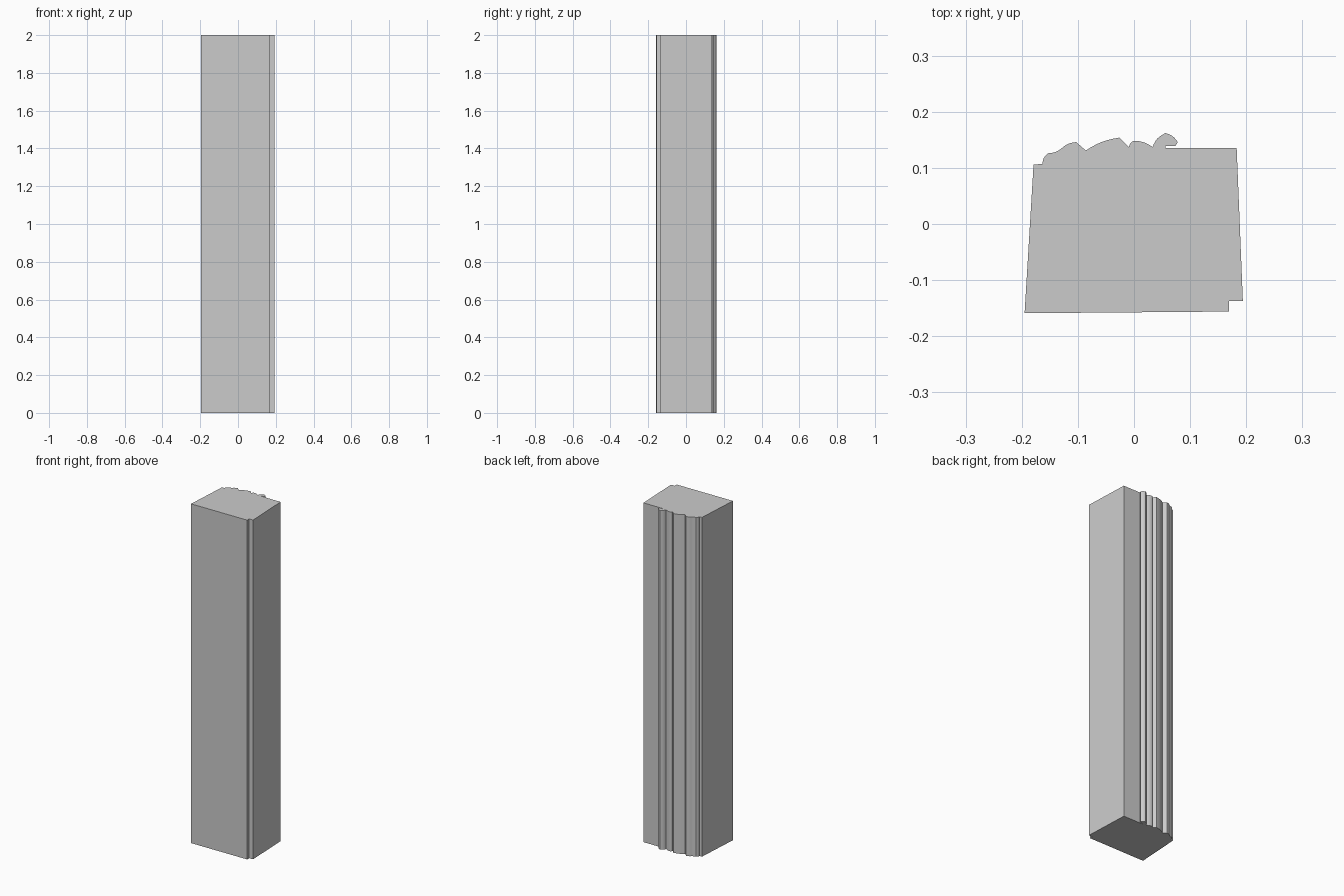
import bpy
import bmesh
import math
from mathutils import Vector

cube = bpy.data.objects.get("Cube")
if cube:
    bpy.data.objects.remove(cube, do_unlink=True)

HEIGHT = 2.0


def make_material(name, grey):
    material = bpy.data.materials.new(name)
    material.use_nodes = True
    colour = (grey, grey, grey, 1.0)
    material.diffuse_color = colour
    material.node_tree.nodes["Principled BSDF"].inputs["Base Color"].default_value = colour
    return material


def curve_to(outline, end, bulge, steps=6):
    """Continue the outline to end along a shallow curve; positive bulge goes left."""
    start, end = Vector(outline[-1]), Vector(end)
    chord = end - start
    side = Vector((-chord.y, chord.x)).normalized()
    for step in range(1, steps + 1):
        t = step / steps
        outline.append(start + chord * t + side * bulge * math.sin(math.pi * t))


def extrude_outline(name, outline, height, material):
    bm = bmesh.new()
    base = bm.faces.new([bm.verts.new((p[0], p[1], 0)) for p in outline])
    result = bmesh.ops.extrude_face_region(bm, geom=[base], use_keep_orig=True)
    top = [item for item in result["geom"] if isinstance(item, bmesh.types.BMVert)]
    bmesh.ops.translate(bm, verts=top, vec=(0, 0, height))
    bmesh.ops.recalc_face_normals(bm, faces=bm.faces)
    mesh = bpy.data.meshes.new(name)
    bm.to_mesh(mesh)
    bm.free()
    mesh.materials.append(material)
    obj = bpy.data.objects.new(name, mesh)
    bpy.context.collection.objects.link(obj)
    return obj


# Tapered block with a rebate at the front left corner
outline = [(-.195, -.159), (.169, -.156), (.169, -.137), (.194, -.137), (.183, .135)]

# Undercut lip and its hooked bead
outline += [(.056, .135), (.056, .139), (.074, .139), (.078, .146)]
curve_to(outline, (.056, .162), -.003)
curve_to(outline, (.033, .137), -.004)

# Rounded mouldings across the back, ending in a small cove
curve_to(outline, (.007, .148), -.002)
curve_to(outline, (-.009, .137), -.005)
outline.append((-.026, .154))
curve_to(outline, (-.086, .131), -.004)
outline.append((-.103, .146))
curve_to(outline, (-.130, .134), -.003)
curve_to(outline, (-.153, .126), .002)
curve_to(outline, (-.163, .107), -.003)
outline.append((-.179, .106))

post = extrude_outline("moulded_post", outline, HEIGHT, make_material("plain grey", .6))

# Smooth the curves while keeping the corners crisp
bpy.ops.object.select_all(action="DESELECT")
post.select_set(True)
bpy.context.view_layer.objects.active = post
bpy.ops.object.shade_smooth_by_angle(angle=math.radians(25))
